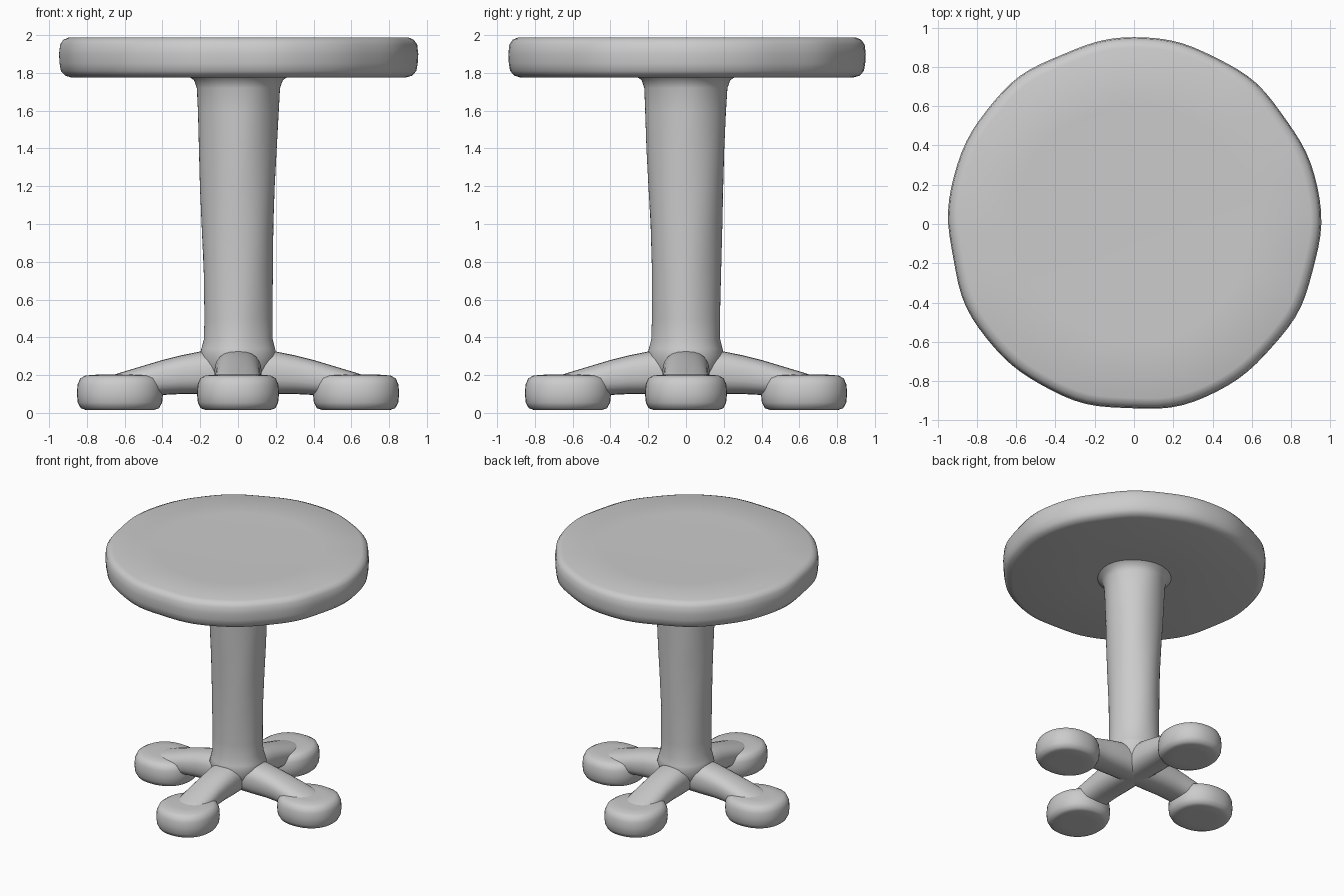
import bpy, bmesh
from math import sin, cos, pi, copysign

cube = bpy.data.objects.get("Cube")
if cube:
    bpy.data.objects.remove(cube, do_unlink=True)

clay = bpy.data.materials.new("grey clay")
clay.use_nodes = True
GREY = (0.6, 0.6, 0.6, 1)
clay.diffuse_color = GREY
clay.node_tree.nodes["Principled BSDF"].inputs["Base Color"].default_value = GREY


def loft(name, rings):
    """Skin closed rings of points and cap both ends."""
    bm = bmesh.new()
    loops = [[bm.verts.new(p) for p in ring] for ring in rings]
    n = len(loops[0])
    for a, b in zip(loops, loops[1:]):
        for i in range(n):
            j = (i + 1) % n
            bm.faces.new((a[i], a[j], b[j], b[i]))
    bm.faces.new(loops[0][::-1])
    bm.faces.new(loops[-1])
    bmesh.ops.recalc_face_normals(bm, faces=bm.faces)
    mesh = bpy.data.meshes.new(name)
    bm.to_mesh(mesh)
    bm.free()
    mesh.materials.append(clay)
    obj = bpy.data.objects.new(name, mesh)
    bpy.context.collection.objects.link(obj)
    bpy.ops.object.select_all(action="DESELECT")
    obj.select_set(True)
    bpy.context.view_layer.objects.active = obj
    bpy.ops.object.shade_smooth_by_angle(angle=pi / 3)
    return obj


def lathe(name, profile, wobble, steps=64):
    """Turn (radius, height) points, with a hand-shaped outline."""
    turns = [2 * pi * i / steps for i in range(steps)]
    return loft(name, [[(r * wobble(t, z) * cos(t), r * wobble(t, z) * sin(t), z)
                        for t in turns] for r, z in profile])


# Round top with a softly rounded, slightly uneven rim
def rim_wobble(t, z):
    return 1 + 0.005 * sin(5 * t + 1) + 0.004 * sin(9 * t) + 0.003 * sin(14 * t + 2)

lathe("table_top", [(0.3, 1.782), (0.88, 1.775), (0.915, 1.785), (0.938, 1.81),
                    (0.945, 1.85), (0.948, 1.9), (0.942, 1.95), (0.925, 1.975),
                    (0.895, 1.988), (0.6, 1.983), (0.25, 1.98)], rim_wobble, 96)


# Column tapering downwards, flared where it meets the top and the legs
def column_wobble(t, z):
    return 1 + 0.012 * sin(3 * t + 4 * z) + 0.008 * sin(5 * t - 7 * z)

lathe("column", [(0.12, 0.13), (0.17, 0.2), (0.205, 0.3), (0.195, 0.34), (0.182, 0.39),
                 (0.18, 0.5), (0.183, 0.75), (0.19, 1), (0.198, 1.2), (0.206, 1.4),
                 (0.214, 1.6), (0.22, 1.72), (0.235, 1.762), (0.27, 1.785)],
      column_wobble)

# Legs: distance from centre, half width, bottom and top heights
LEG = [(0.0, 0.12, 0.10, 0.33), (0.2, 0.125, 0.10, 0.325), (0.3, 0.12, 0.10, 0.305),
       (0.4, 0.12, 0.095, 0.28), (0.5, 0.125, 0.08, 0.25), (0.6, 0.125, 0.07, 0.22),
       (0.68, 0.11, 0.07, 0.195), (0.74, 0.06, 0.09, 0.17)]
# Foot pads: scale of outline and height
PAD = [(0.5, 0.015), (0.8, 0.016), (0.91, 0.025), (0.98, 0.055), (1, 0.1),
       (0.985, 0.15), (0.92, 0.183), (0.8, 0.198), (0.5, 0.203)]


def soft(v, power):
    return copysign(abs(v) ** power, v)


def leg_ring(d, w, low, high, steps=24):
    ring = []
    for i in range(steps):
        t = 2 * pi * i / steps
        ring.append((d, w * soft(cos(t), 0.8),
                     (low + high) / 2 + (high - low) / 2 * soft(sin(t), 0.8)))
    return ring


def pad_ring(s, z, steps=40):
    ring = []
    for i in range(steps):
        t = 2 * pi * i / steps
        ring.append((0.625 + 0.228 * s * soft(cos(t), 0.9),
                     0.217 * s * soft(sin(t), 0.9), z))
    return ring


for k, side in enumerate(("left", "back", "right", "front")):
    leg = loft(side + "_leg", [leg_ring(*row) for row in LEG])
    foot = loft(side + "_foot", [pad_ring(*row) for row in PAD])
    for part in (leg, foot):
        part.rotation_euler.z = k * pi / 2
